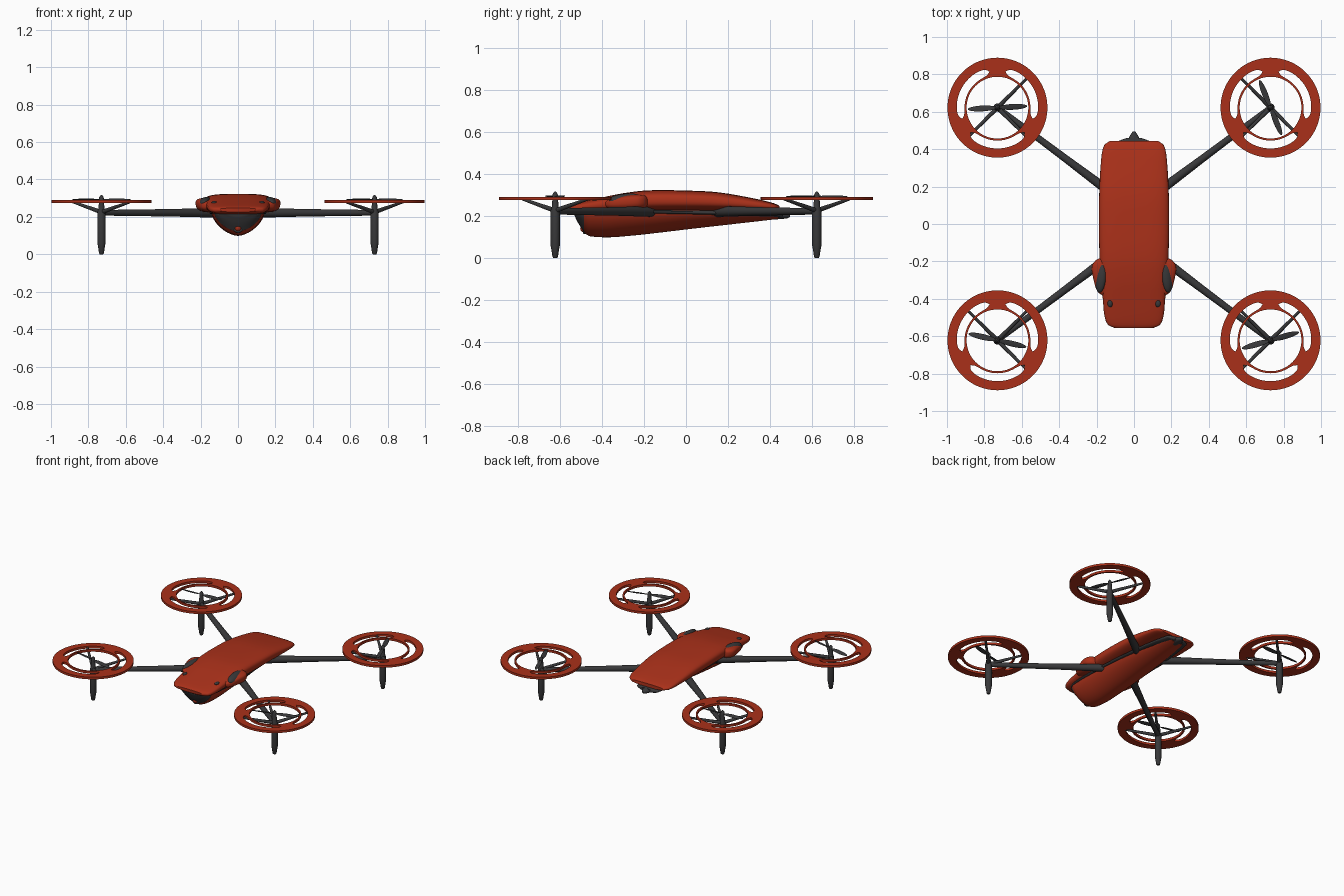
import bpy, bmesh
from math import sin, cos, pi, radians, copysign
from mathutils import Vector, Matrix

if "Cube" in bpy.data.objects:
    bpy.data.objects.remove(bpy.data.objects["Cube"])


def material(name, rgb):
    m = bpy.data.materials.new(name)
    m.diffuse_color = (*rgb, 1)
    m.use_nodes = True
    m.node_tree.nodes["Principled BSDF"].inputs["Base Color"].default_value = m.diffuse_color
    return m


RED = material("red_shell", (0.40, 0.03, 0.01))
DARK = material("dark_grey", (0.04, 0.04, 0.042))


def finish(bm, name, mat, angle=40):
    bmesh.ops.recalc_face_normals(bm, faces=bm.faces)
    me = bpy.data.meshes.new(name)
    bm.to_mesh(me)
    bm.free()
    ob = bpy.data.objects.new(name, me)
    bpy.context.collection.objects.link(ob)
    me.materials.append(mat)
    bpy.ops.object.select_all(action='DESELECT')
    bpy.context.view_layer.objects.active = ob
    ob.select_set(True)
    bpy.ops.object.shade_smooth_by_angle(angle=radians(angle))
    return ob


def skin(bm, rings):
    """Bridge a list of closed point rings and cap both ends."""
    vs = [[bm.verts.new(p) for p in r] for r in rings]
    n = len(vs[0])
    for a, b in zip(vs, vs[1:]):
        for i in range(n):
            bm.faces.new((a[i], a[(i + 1) % n], b[(i + 1) % n], b[i]))
    bm.faces.new(vs[0])
    bm.faces.new(vs[-1])


def spow(v, e):
    return copysign(abs(v) ** e, v)


def loft(name, sections, mat, top=0.6, bottom=0.8, n=40, steps=4):
    """Sections are (y, half width, z top, z widest, z bottom), smoothly interpolated."""
    s = [Vector(x) for x in sections]
    rows = []
    for i in range(len(s) - 1):
        p0, p1, p2, p3 = s[max(i - 1, 0)], s[i], s[i + 1], s[min(i + 2, len(s) - 1)]
        d = p2[0] - p1[0]
        m1 = (p2 - p0) * (d / (p2[0] - p0[0]))
        m2 = (p3 - p1) * (d / (p3[0] - p1[0]))
        for k in range(steps):
            t = k / steps
            rows.append(p1 * (2*t**3 - 3*t*t + 1) + m1 * (t**3 - 2*t*t + t)
                        + p2 * (3*t*t - 2*t**3) + m2 * (t**3 - t*t))
    rows.append(s[-1])
    rings = []
    for y, w, zt, zm, zb in rows:
        ring = []
        for k in range(n):
            a = 2 * pi * k / n
            e, h = (top, zt - zm) if sin(a) >= 0 else (bottom, zm - zb)
            ring.append((w * spow(cos(a), e), y, zm + h * spow(sin(a), e)))
        rings.append(ring)
    bm = bmesh.new()
    skin(bm, rings)
    return finish(bm, name, mat)


def tube(name, stations, mat=DARK, n=20):
    """Round rod through (point, radius) stations on a straight line."""
    d = (stations[-1][0] - stations[0][0]).normalized()
    q = d.to_track_quat('Z', 'Y')
    bm = bmesh.new()
    skin(bm, [[p + q @ Vector((r * cos(2*pi*k/n), r * sin(2*pi*k/n), 0)) for k in range(n)]
              for p, r in stations])
    return finish(bm, name, mat)


def blob(name, loc, size, mat, rot=(0, 0, 0)):
    bm = bmesh.new()
    bmesh.ops.create_uvsphere(bm, u_segments=24, v_segments=14, radius=1)
    r = (Matrix.Rotation(rot[2], 4, 'Z') @ Matrix.Rotation(rot[1], 4, 'Y')
         @ Matrix.Rotation(rot[0], 4, 'X'))
    bm.transform(Matrix.Translation(loc) @ r @ Matrix.Diagonal((*size, 1)))
    return finish(bm, name, mat, 60)


# Body: upper shell, keel hull, dark nose, dark belt, tail
loft("upper_shell", [
    (-0.557, 0.10, 0.247, 0.237, 0.226), (-0.54, 0.138, 0.256, 0.238, 0.216),
    (-0.49, 0.158, 0.269, 0.243, 0.21), (-0.41, 0.166, 0.286, 0.252, 0.21),
    (-0.30, 0.176, 0.308, 0.262, 0.214), (-0.18, 0.184, 0.322, 0.27, 0.218),
    (0.0, 0.188, 0.321, 0.27, 0.22), (0.16, 0.186, 0.312, 0.265, 0.22),
    (0.34, 0.176, 0.28, 0.25, 0.22), (0.42, 0.16, 0.26, 0.242, 0.221),
    (0.445, 0.128, 0.248, 0.236, 0.224)], RED)
loft("keel_hull", [
    (-0.485, 0.128, 0.237, 0.225, 0.122), (-0.455, 0.136, 0.237, 0.225, 0.103),
    (-0.32, 0.142, 0.237, 0.225, 0.101), (0.06, 0.125, 0.235, 0.22, 0.143),
    (0.44, 0.07, 0.228, 0.212, 0.186)], RED, bottom=1.2)
loft("nose_panel", [
    (-0.532, 0.07, 0.236, 0.227, 0.205), (-0.512, 0.112, 0.236, 0.226, 0.165),
    (-0.484, 0.127, 0.236, 0.225, 0.121)], DARK, bottom=1.2)
loft("belt_strip", [
    (-0.53, 0.09, 0.236, 0.226, 0.216), (-0.49, 0.135, 0.236, 0.224, 0.212),
    (-0.32, 0.152, 0.234, 0.222, 0.208), (0.06, 0.138, 0.23, 0.216, 0.202),
    (0.44, 0.085, 0.222, 0.208, 0.194), (0.46, 0.04, 0.22, 0.206, 0.192)], DARK)
loft("tail_cone", [
    (0.40, 0.04, 0.225, 0.203, 0.182), (0.455, 0.03, 0.221, 0.203, 0.186),
    (0.485, 0.014, 0.214, 0.202, 0.19), (0.495, 0.006, 0.208, 0.202, 0.196)],
    DARK, 1, 1)

# Nose camera
tube("camera_housing", [(Vector((0, -0.46, 0.142)), 0.032), (Vector((0, -0.49, 0.142)), 0.026)])
blob("camera_lens", (0, -0.489, 0.142), (0.018, 0.014, 0.018), RED)

# Side pods, intakes and small top vents
for s, side in ((-1, "left"), (1, "right")):
    pod = loft(side + "_pod", [
        (-0.385, 0.02, 0.268, 0.258, 0.245), (-0.36, 0.05, 0.282, 0.26, 0.232),
        (-0.29, 0.072, 0.298, 0.268, 0.225), (-0.23, 0.08, 0.302, 0.272, 0.226),
        (-0.195, 0.06, 0.298, 0.27, 0.235), (-0.18, 0.03, 0.285, 0.268, 0.25)], RED)
    pod.location.x = s * 0.146
    blob(side + "_intake", (s * 0.178, -0.282, 0.282), (0.032, 0.085, 0.022), DARK,
         (radians(4), s * radians(28), s * radians(6)))
    blob(side + "_vent", (s * 0.128, -0.425, 0.276), (0.014, 0.02, 0.01), DARK)


def guard(name, centre):
    """Flat ring with three long curved slots, pads at 90, 210 and 330 degrees."""
    bm = bmesh.new()
    n, half = 144, radians(46)
    cols = []
    for k in range(n):
        a = 2 * pi * k / n
        off = (a - radians(30) + pi / 3) % (2 * pi / 3) - pi / 3
        gap = 0.021 * max(0, 1 - (off / half) ** 8) ** 0.5
        cols.append([bm.verts.new((r * cos(a), r * sin(a), 0))
                     for r in (0.165, 0.197 - gap, 0.197 + gap, 0.267)])
    for k in range(n):
        a, b = cols[k], cols[(k + 1) % n]
        for j in (0, 2):
            bm.faces.new((a[j], a[j + 1], b[j + 1], b[j]))
    bmesh.ops.remove_doubles(bm, verts=bm.verts, dist=0.0005)
    top = bmesh.ops.extrude_face_region(bm, geom=bm.faces[:], use_keep_orig=True)
    bmesh.ops.translate(bm, vec=(0, 0, 0.016),
                        verts=[v for v in top["geom"] if isinstance(v, bmesh.types.BMVert)])
    bm.transform(Matrix.Translation(centre))
    return finish(bm, name, RED)


# Four rotor units
SPIN = {(-1, 1): 3, (1, 1): -68, (-1, -1): -13, (1, -1): 16}
for (sx, sy), spin in SPIN.items():
    tag = ("front" if sy < 0 else "back") + ("_left" if sx < 0 else "_right")
    x, y = sx * 0.73, sy * 0.622

    def at(z):
        return Vector((x, y, z))

    tube(tag + "_arm", [(Vector((sx * 0.08, sy * 0.135, 0.222)), 0.027),
                        (Vector((sx * 0.36, sy * 0.345, 0.222)), 0.02), (at(0.222), 0.015)])
    tube(tag + "_leg", [(at(0), 0.009), (at(0.006), 0.013), (at(0.045), 0.019), (at(0.06), 0.022),
                        (at(0.225), 0.022), (at(0.245), 0.016), (at(0.285), 0.013),
                        (at(0.305), 0.012), (at(0.316), 0.004)])
    for i, (dx, dy) in enumerate(((-sx, sy), (sx, -sy), (-sx, -sy))):
        d = Vector((dx, dy, 0)).normalized()
        tube(f"{tag}_strut_{i}", [(at(0.225), 0.012), (at(0.281) + d * 0.22, 0.007)], n=12)
    guard(tag + "_guard", at(0.275))
    # Two-blade propeller
    for i in range(2):
        a = radians(spin) + i * pi
        blob(f"{tag}_blade_{i}", at(0.293) + Vector((cos(a), sin(a), 0)) * 0.083,
             (0.076, 0.016, 0.003), DARK, (radians(14), 0, a))
